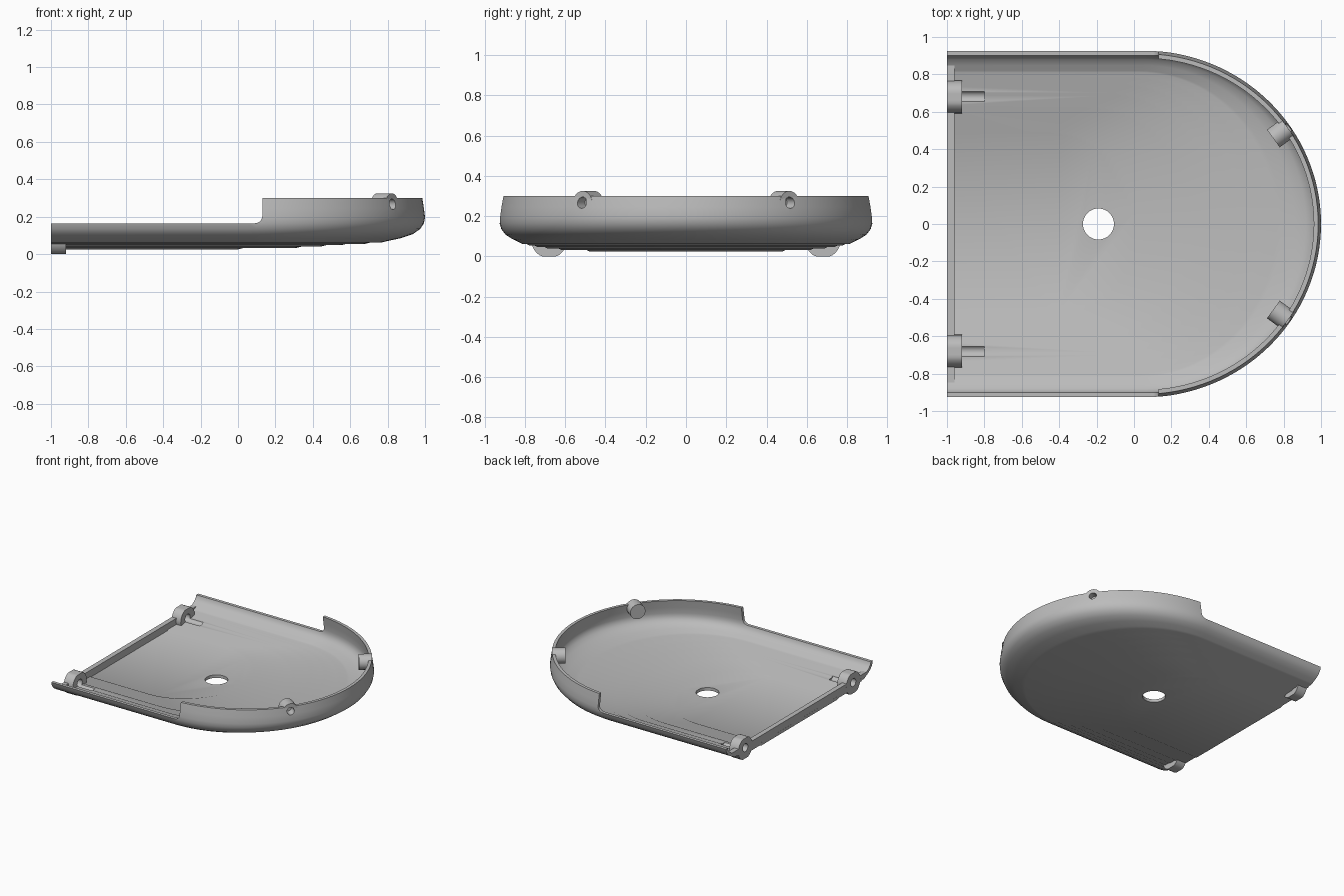
import bpy, bmesh, math
from mathutils import Matrix

if "Cube" in bpy.data.objects:
    bpy.data.objects.remove(bpy.data.objects["Cube"], do_unlink=True)

grey = bpy.data.materials.new("plain grey")
grey.use_nodes = True
grey.diffuse_color = (0.5, 0.5, 0.5, 1)
grey.node_tree.nodes["Principled BSDF"].inputs["Base Color"].default_value = (0.5, 0.5, 0.5, 1)


def finish(name, bm):
    bmesh.ops.recalc_face_normals(bm, faces=bm.faces)
    mesh = bpy.data.meshes.new(name)
    bm.to_mesh(mesh)
    bm.free()
    mesh.materials.append(grey)
    obj = bpy.data.objects.new(name, mesh)
    bpy.context.collection.objects.link(obj)
    return obj


def frame(x, y, z, angle):
    """Local x runs sideways, local y up, local z along the heading angle."""
    c, s = math.cos(angle), math.sin(angle)
    return Matrix(((-s, 0, c, x), (c, 0, s, y), (0, 1, 0, z), (0, 0, 0, 1)))


def prism(name, outline, depth, matrix):
    bm = bmesh.new()
    low = [bm.verts.new((u, v, 0)) for u, v in outline]
    high = [bm.verts.new((u, v, depth)) for u, v in outline]
    bm.faces.new(low)
    bm.faces.new(high)
    for i in range(len(low)):
        j = (i + 1) % len(low)
        bm.faces.new((low[i], low[j], high[j], high[i]))
    bm.transform(matrix)
    return finish(name, bm)


def circle(radius, sides=32):
    return [(radius * math.cos(2 * math.pi * i / sides),
             radius * math.sin(2 * math.pi * i / sides)) for i in range(sides)]


def cut(obj, cutter):
    mod = obj.modifiers.new("cut", "BOOLEAN")
    mod.operation = "DIFFERENCE"
    mod.solver = "EXACT"
    mod.object = cutter
    bpy.context.view_layer.objects.active = obj
    bpy.ops.object.modifier_apply(modifier=mod.name)


# Section of the tray: half width, front tip, start of the curve, height
terraces = [(.48, 0, -.45), (.62, .31, -.25), (.69, .44, -.12),
            (.74, .55, -.05), (.78, .68, 0), (.815, .77, .03)]
section, z = [], 0.025
for w, tip, start in terraces:
    section.append((w, tip, start, z))
    z += 0.0075
    section.append((w + .015, tip + .03, start, z))
section += [(.86, .87, .05, .085), (.895, .935, .05, .107), (.917, .975, .05, .135),
            (.926, .994, .05, .165), (.927, 1, .05, .195),
            (.92, .994, .05, .245), (.91, .985, .05, .3)]

# Inner side of the section, offset along its normal
THICK = 0.024
inside = []
for i, (w, tip, start, z) in enumerate(section):
    a, b = section[max(i - 1, 0)], section[min(i + 1, len(section) - 1)]
    dw, dz = b[0] - a[0], b[3] - a[3]
    if i == 0:
        dz = 0
    length = math.hypot(dw, dz)
    shift = THICK * dz / length
    rise = 0 if i == len(section) - 1 else THICK * dw / length
    inside.append((w - shift, tip - shift, start, z + rise))

# Tray shell: U-shaped rings joined into a closed solid
bm = bmesh.new()
STEPS = 64


def ring(w, tip, start, z):
    verts = [bm.verts.new((-1, -w, z))]
    for i in range(STEPS + 1):
        t = math.pi * (i / STEPS - 0.5)
        verts.append(bm.verts.new((start + (tip - start) * math.cos(t), w * math.sin(t), z)))
    verts.append(bm.verts.new((-1, w, z)))
    return verts


outer = [ring(*p) for p in section]
inner = [ring(*p) for p in inside]


def bridge(a, b):
    for i in range(len(a) - 1):
        bm.faces.new((a[i], a[i + 1], b[i + 1], b[i]))


for rings in (outer, inner):
    bm.faces.new(rings[0])
    for a, b in zip(rings, rings[1:]):
        bridge(a, b)
bridge(outer[-1], inner[-1])
for k in range(len(outer) - 1):
    for e in (0, -1):
        bm.faces.new((outer[k][e], outer[k + 1][e], inner[k + 1][e], inner[k][e]))
bm.faces.new((outer[0][0], outer[0][-1], inner[0][-1], inner[0][0]))
shell = finish("tray_shell", bm)

cutters = []

# Lower the straight side walls, with a fillet up to the tall front rim
LOW, STEP_X, FILLET = 0.165, 0.13, 0.04
notch = [(-1.2, .5), (-1.2, LOW)]
for i in range(9):
    t = math.pi / 2 * i / 8
    notch.append((STEP_X - FILLET + FILLET * math.sin(t), LOW + FILLET - FILLET * math.cos(t)))
notch.append((STEP_X, .5))
cutters.append(prism("side_cutter", notch, 2.4, frame(0, 1.2, 0, -math.pi / 2)))
cut(shell, cutters[-1])

# Round hole in the floor
cutters.append(prism("floor_cutter", circle(.083, 48), .4, Matrix.Translation((-.19, 0, -.1))))
cut(shell, cutters[-1])

# Upright wall across the open end, following the underside of the tray
under = [(w, z + .001) for w, _, _, z in section if w < .88]
outline = [(-w, z) for w, z in reversed(under)] + under
outline += [(.89, .105), (-.89, .105)]
end_wall = prism("end_wall", outline, .039, frame(-.9995, 0, 0, 0))

parts = [shell, end_wall]
for side, label in ((1, "left"), (-1, "right")):
    # Hinge lugs on the open end
    lug_outline = [(u, max(-.08, min(.08, v))) for u, v in circle(.088)]
    lug = prism(label + "_hinge_lug", lug_outline, .08, frame(-1, side * .68, .08, 0))
    bore = prism(label + "_lug_cutter", circle(.032), .3, frame(-1.1, side * .68, .085, 0))
    for obj in (lug, end_wall, shell):
        cut(obj, bore)

    # Screw bosses on the front rim, with blind holes from outside
    angle = side * math.radians(36)
    boss = prism(label + "_rim_boss", circle(.058), .096, frame(.745, side * .457, .267, angle))
    hole = prism(label + "_boss_cutter", circle(.028), .2, frame(.775, side * .479, .267, angle))
    for obj in (boss, shell):
        cut(obj, hole)
    cutters += [bore, hole]
    parts += [lug, boss]

for cutter in cutters:
    bpy.data.objects.remove(cutter, do_unlink=True)

bpy.ops.object.select_all(action="DESELECT")
for obj in parts:
    obj.select_set(True)
bpy.context.view_layer.objects.active = shell
bpy.ops.object.shade_smooth_by_angle(angle=math.radians(35))
